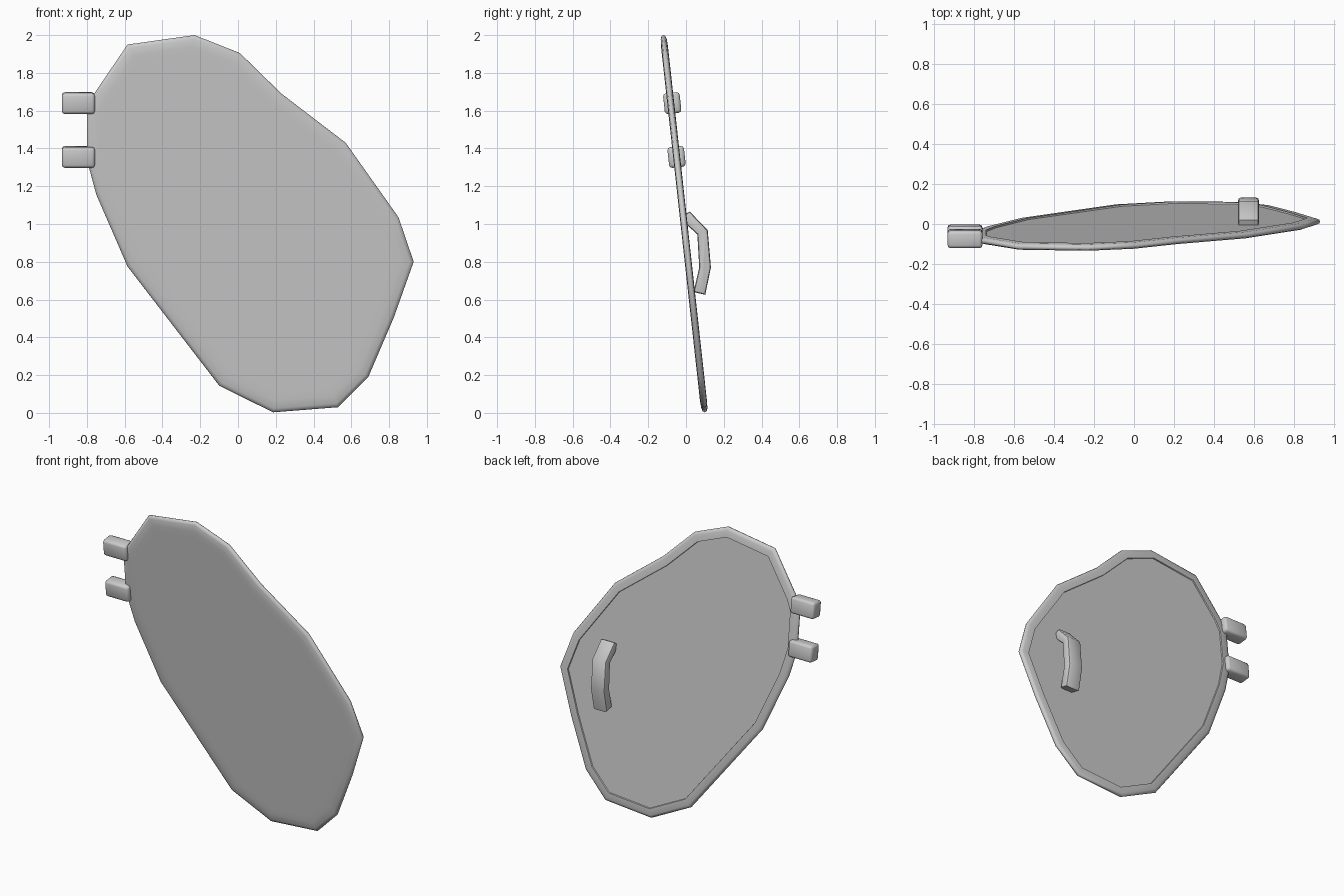
import bpy, bmesh, math
from mathutils import Vector

cube = bpy.data.objects.get("Cube")
if cube:
    bpy.data.objects.remove(cube, do_unlink=True)

grey = bpy.data.materials.new("light_grey")
grey.use_nodes = True
grey.diffuse_color = (0.6, 0.6, 0.6, 1)
grey.node_tree.nodes["Principled BSDF"].inputs["Base Color"].default_value = (0.6, 0.6, 0.6, 1)

LEAN = 0.11  # backward slope of the door


def finish(name, bm, angle, bevel=0):
    """Turn a bmesh into a smooth-shaded grey object."""
    bmesh.ops.recalc_face_normals(bm, faces=bm.faces)
    if bevel:
        bmesh.ops.bevel(bm, geom=bm.edges[:], offset=bevel, segments=2,
                        profile=0.5, affect='EDGES', clamp_overlap=True)
    mesh = bpy.data.meshes.new(name)
    bm.to_mesh(mesh)
    bm.free()
    mesh.materials.append(grey)
    obj = bpy.data.objects.new(name, mesh)
    bpy.context.collection.objects.link(obj)
    bpy.ops.object.select_all(action='DESELECT')
    obj.select_set(True)
    bpy.context.view_layer.objects.active = obj
    bpy.ops.object.shade_smooth_by_angle(angle=math.radians(angle))
    return obj


def inset(points, amount):
    """Mitred inward offset of a clockwise outline."""
    result = []
    for i, p in enumerate(points):
        a = (p - points[i - 1]).normalized()
        b = (points[(i + 1) % len(points)] - p).normalized()
        na, nb = Vector((a.y, -a.x)), Vector((b.y, -b.x))
        result.append(p + (na + nb) * amount / (1 + na.dot(nb)))
    return result


# Door: irregular outline (x, z), lofted through a rounded rim section
outline = [Vector(p) for p in (
    (-0.585, 1.95), (-0.23, 2.0), (0.01, 1.905), (0.23, 1.69), (0.57, 1.43),
    (0.85, 1.035), (0.93, 0.8), (0.825, 0.505), (0.69, 0.19), (0.53, 0.03),
    (0.185, 0.003), (-0.1, 0.145), (-0.585, 0.775), (-0.75, 1.155),
    (-0.8, 1.34), (-0.8, 1.6), (-0.765, 1.685))]
# (inset, depth) from the front face, around the rim, to the recessed back
section = ((0.1, -0.019), (0.06, -0.019), (0.02, -0.016), (0.004, -0.01), (0, 0),
           (0.004, 0.01), (0.02, 0.016), (0.06, 0.018), (0.062, 0.01))
bm = bmesh.new()
rings = [[bm.verts.new((p.x, 0.1 - LEAN * p.y + depth, p.y)) for p in inset(outline, d)]
         for d, depth in section]
for r, s in zip(rings, rings[1:]):
    for i in range(len(r)):
        bm.faces.new((r[i - 1], r[i], s[i], s[i - 1]))
bm.faces.new(rings[0])
bm.faces.new(rings[-1])
finish("door_panel", bm, 70)

# Hinges: two rounded blocks on the right edge
for name, y, z in (("upper_hinge", -0.073, 1.64), ("lower_hinge", -0.05, 1.355)):
    bm = bmesh.new()
    bmesh.ops.create_cube(bm, size=1)
    bmesh.ops.scale(bm, vec=(0.175, 0.088, 0.11), verts=bm.verts)
    hinge = finish(name, bm, 50, 0.016)
    hinge.location = (-0.845, y, z)
    hinge.rotation_euler.x = math.atan(LEAN)

# Handle: bent grip on the back, extruded across x from its side profile
side = ((-0.01, 1.05), (0.02, 1.066), (0.115, 0.967), (0.132, 0.77), (0.102, 0.625),
        (0.04, 0.64), (0.07, 0.77), (0.06, 0.945), (0.0, 1.0))
bm = bmesh.new()
left, right = ([bm.verts.new((x, y, z)) for y, z in side] for x in (0.625, 0.52))
bm.faces.new(left)
bm.faces.new(right)
for i in range(len(side)):
    bm.faces.new((left[i - 1], left[i], right[i], right[i - 1]))
# Round only the long edges of the grip
bmesh.ops.recalc_face_normals(bm, faces=bm.faces)
long_edges = [e for e in bm.edges if abs(e.verts[0].co.x - e.verts[1].co.x) < 0.01]
bmesh.ops.bevel(bm, geom=long_edges, offset=0.014, segments=2, profile=0.5,
                affect='EDGES', clamp_overlap=True)
finish("handle", bm, 40)
